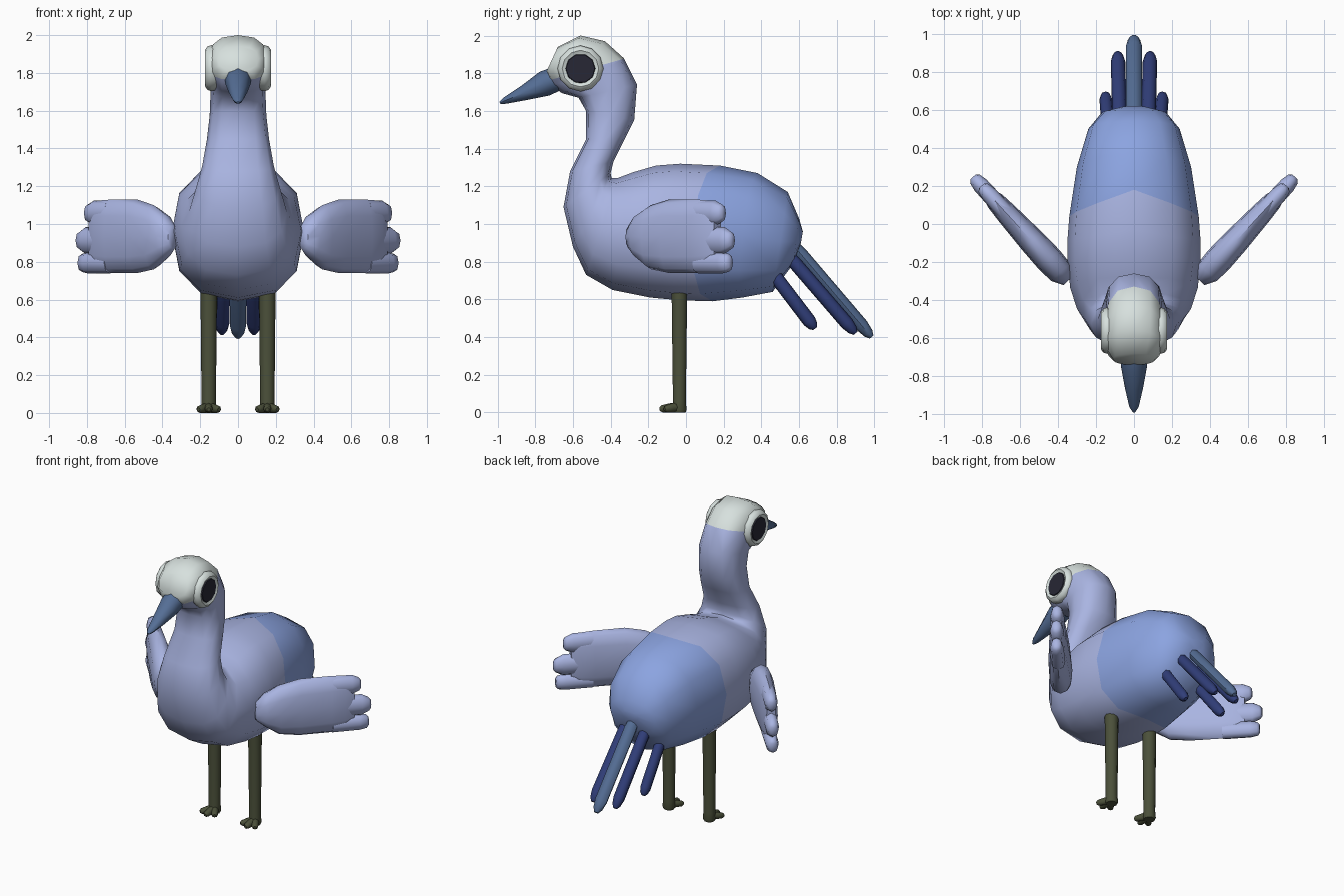
import bpy, bmesh, math
from mathutils import Vector as V

if "Cube" in bpy.data.objects:
    bpy.data.objects.remove(bpy.data.objects["Cube"])


def material(name, rgb):
    m = bpy.data.materials.new(name)
    m.diffuse_color = (*rgb, 1)
    m.use_nodes = True
    m.node_tree.nodes["Principled BSDF"].inputs["Base Color"].default_value = m.diffuse_color
    return m


LAVENDER = material("lavender", (0.40, 0.46, 0.76))
BLUE = material("rump blue", (0.26, 0.37, 0.75))
WHITE = material("cap white", (0.68, 0.75, 0.73))
BLACK = material("eye black", (0.02, 0.02, 0.035))
SLATE = material("slate blue", (0.09, 0.155, 0.30))
NAVY = material("navy", (0.03, 0.048, 0.19))
OLIVE = material("olive", (0.07, 0.08, 0.042))


def section(c, u, v, n, power=1.0):
    """Rounded cross-section around c with half axes u and v."""
    pts = []
    for i in range(n):
        a = 2 * math.pi * i / n
        co, si = math.cos(a), math.sin(a)
        co = math.copysign(abs(co) ** power, co)
        si = math.copysign(abs(si) ** power, si)
        pts.append(V(c) + V(u) * co + V(v) * si)
    return pts


def loft_bm(rings):
    bm = bmesh.new()
    rows = [[bm.verts.new(p) for p in r] for r in rings]
    n = len(rows[0])
    for a, b in zip(rows, rows[1:]):
        for i in range(n):
            j = (i + 1) % n
            bm.faces.new((a[i], a[j], b[j], b[i]))
    bm.faces.new(rows[0])
    bm.faces.new(rows[-1])
    bmesh.ops.recalc_face_normals(bm, faces=bm.faces)
    return bm


def finish(name, bm, mats, angle=50):
    me = bpy.data.meshes.new(name)
    bm.to_mesh(me)
    bm.free()
    for m in mats:
        me.materials.append(m)
    ob = bpy.data.objects.new(name, me)
    bpy.context.collection.objects.link(ob)
    bpy.ops.object.select_all(action='DESELECT')
    ob.select_set(True)
    bpy.context.view_layer.objects.active = ob
    bpy.ops.object.shade_smooth_by_angle(angle=math.radians(angle))
    return ob


def tube(name, mat, stations, side, n=8, power=1.0):
    """Tube through (centre, half width, half height); side is the width axis."""
    side = V(side).normalized()
    axis = (V(stations[-1][0]) - V(stations[0][0])).normalized()
    up = axis.cross(side).normalized()
    return finish(name, loft_bm([section(c, side * w, up * h, n, power)
                                 for c, w, h in stations]), [mat])


# Body, neck and head: (top y, z, bottom y, z, half width, backward bow of sides)
spine = [
    (0.62, 0.96, 0.61, 0.90, 0.06, 0),
    (0.60, 1.03, 0.57, 0.79, 0.17, 0),
    (0.54, 1.17, 0.46, 0.64, 0.24, 0),
    (0.38, 1.27, 0.30, 0.61, 0.30, 0.04),
    (0.18, 1.31, 0.14, 0.59, 0.34, 0.12),
    (-0.03, 1.32, -0.03, 0.595, 0.35, 0.06),
    (-0.16, 1.31, -0.19, 0.61, 0.35, 0.02),
    (-0.28, 1.275, -0.39, 0.65, 0.335, 0),
    (-0.36, 1.245, -0.53, 0.73, 0.30, 0),
    (-0.395, 1.245, -0.60, 0.88, 0.26, 0),
    (-0.40, 1.27, -0.65, 1.09, 0.225, 0),
    (-0.385, 1.33, -0.615, 1.28, 0.19, 0),
    (-0.33, 1.44, -0.53, 1.45, 0.165, 0),
    (-0.275, 1.55, -0.53, 1.60, 0.15, 0),
    (-0.26, 1.74, -0.57, 1.67, 0.145, 0),
    (-0.33, 1.88, -0.66, 1.695, 0.15, 0),
    (-0.43, 1.97, -0.71, 1.735, 0.155, 0),
    (-0.56, 2.0, -0.73, 1.77, 0.15, 0),
    (-0.68, 1.94, -0.74, 1.81, 0.11, 0),
]
N = 12
rings = []
for ty, tz, by, bz, w, bow in spine:
    top, bot = V((0, ty, tz)), V((0, by, bz))
    ring = section((top + bot) / 2, (w, 0, 0), (top - bot) / 2, N, 0.82)
    for p in ring:
        p.y -= bow * abs(p.x) / w
    rings.append(ring)
bm = loft_bm(rings)
bm.faces.ensure_lookup_table()
for f in bm.faces[:4 * N]:          # rump
    f.material_index = 1
bm.faces[len(bm.faces) - 2].material_index = 1
# Cap colour, split along a sloping plane through the head
point, normal = V((0, -0.32, 1.88)), V((0, -0.29, 1)).normalized()
head = [f for f in bm.faces if f.calc_center_median().z > 1.5]
geom = set(head)
for f in head:
    geom.update(f.edges)
    geom.update(f.verts)
bmesh.ops.bisect_plane(bm, geom=list(geom), plane_co=point, plane_no=normal)
for f in bm.faces:
    c = f.calc_center_median()
    if c.z > 1.5 and (c - point).dot(normal) > 0:
        f.material_index = 2
finish("body", bm, [LAVENDER, BLUE, WHITE], 60)

# Beak
tube("beak", SLATE, [((0, -0.69, 1.77), 0.07, 0.065), ((0, -0.75, 1.745), 0.068, 0.068),
                     ((0, -0.86, 1.695), 0.048, 0.04), ((0, -0.96, 1.655), 0.025, 0.018),
                     ((0, -0.987, 1.642), 0.008, 0.007)], (1, 0, 0))

# Central tail feather and shorter side feathers
def feather(name, mat, a, b, w, t):
    a, b = V(a), V(b)
    tube(name, mat, [(a.lerp(b, f), w * k, t * k) for f, k in
                     ((0, 0.8), (0.15, 1), (0.88, 1), (0.96, 0.75), (1, 0.35))], (1, 0, 0))


feather("tail_feather_middle", SLATE, (0, 0.55, 0.91), (0, 0.985, 0.40), 0.043, 0.036)

for s, tag in ((1, "left"), (-1, "right")):
    feather("tail_feather_inner_" + tag, NAVY,
            (s * 0.075, 0.52, 0.86), (s * 0.085, 0.90, 0.42), 0.038, 0.036)
    feather("tail_feather_outer_" + tag, NAVY,
            (s * 0.13, 0.43, 0.78), (s * 0.15, 0.685, 0.445), 0.034, 0.036)

    # Eye: rounded rim with a recessed dark pupil
    rim = [(0.10, 0.11), (0.14, 0.122), (0.162, 0.115), (0.174, 0.097), (0.164, 0.078)]
    eye = V((0, -0.56, 1.825))
    finish("eye_rim_" + tag, loft_bm(
        [section(eye + V((s * x, 0, 0)), (0, r, 0), (0, 0, r), 12) for x, r in rim]), [WHITE])
    finish("pupil_" + tag, loft_bm(
        [section(eye + V((s * x, 0, 0)), (0, r, 0), (0, 0, r), 10)
         for x, r in ((0.163, 0.08), (0.171, 0.076))]), [BLACK], 30)

    # Wing blade sweeping out and back: (distance, low z, high z, half thickness)
    root = V((s * 0.365, -0.275, 0))
    out = V((s * 0.677, 0.736, 0))
    across = V((s * 0.736, -0.677, 0))

    def blade(name, stations, n, power):
        finish(name, loft_bm([section(root + out * d + V((0, 0, (lo + hi) / 2)), across * t,
                                      (0, 0, (hi - lo) / 2), n, power)
                              for d, lo, hi, t in stations]), [LAVENDER], 60)

    blade("wing_" + tag, [(-0.03, 0.87, 0.99, 0.035), (0.03, 0.82, 1.05, 0.068),
                          (0.12, 0.76, 1.10, 0.074), (0.25, 0.74, 1.13, 0.07),
                          (0.45, 0.74, 1.13, 0.058), (0.54, 0.75, 1.125, 0.05),
                          (0.60, 0.77, 1.10, 0.03)], 12, 0.85)
    for k, lo, hi, end in (("upper", 0.99, 1.125, 0.645), ("middle", 0.84, 0.985, 0.71),
                           ("lower", 0.738, 0.85, 0.695)):
        m = (lo + hi) / 2
        blade(f"wing_tip_{k}_{tag}", [(0.46, lo, hi, 0.045), (end - 0.06, lo, hi, 0.043),
                                      (end - 0.015, m - 0.048, m + 0.048, 0.034),
                                      (end, m - 0.03, m + 0.03, 0.018)], 8, 0.9)

    # Leg with a three-toed foot
    x = s * 0.155
    tube("leg_" + tag, OLIVE, [((x, -0.035, 0.68), 0.044, 0.044), ((x, -0.035, 0.06), 0.038, 0.036),
                               ((x, -0.035, 0.015), 0.042, 0.04), ((x, -0.035, 0.0), 0.036, 0.035)],
         (1, 0, 0), 10)
    for i in (-1, 0, 1):
        a, b = V((x, -0.03, 0.03)), V((x + i * 0.055, -0.14 + abs(i) * 0.025, 0.018))
        tube(f"toe_{i + 2}_{tag}", OLIVE, [(a, 0.026, 0.028), (a.lerp(b, 0.55), 0.022, 0.024),
                                           (a.lerp(b, 0.88), 0.02, 0.019), (b, 0.01, 0.01)],
             (b - a).cross(V((0, 0, 1))))
